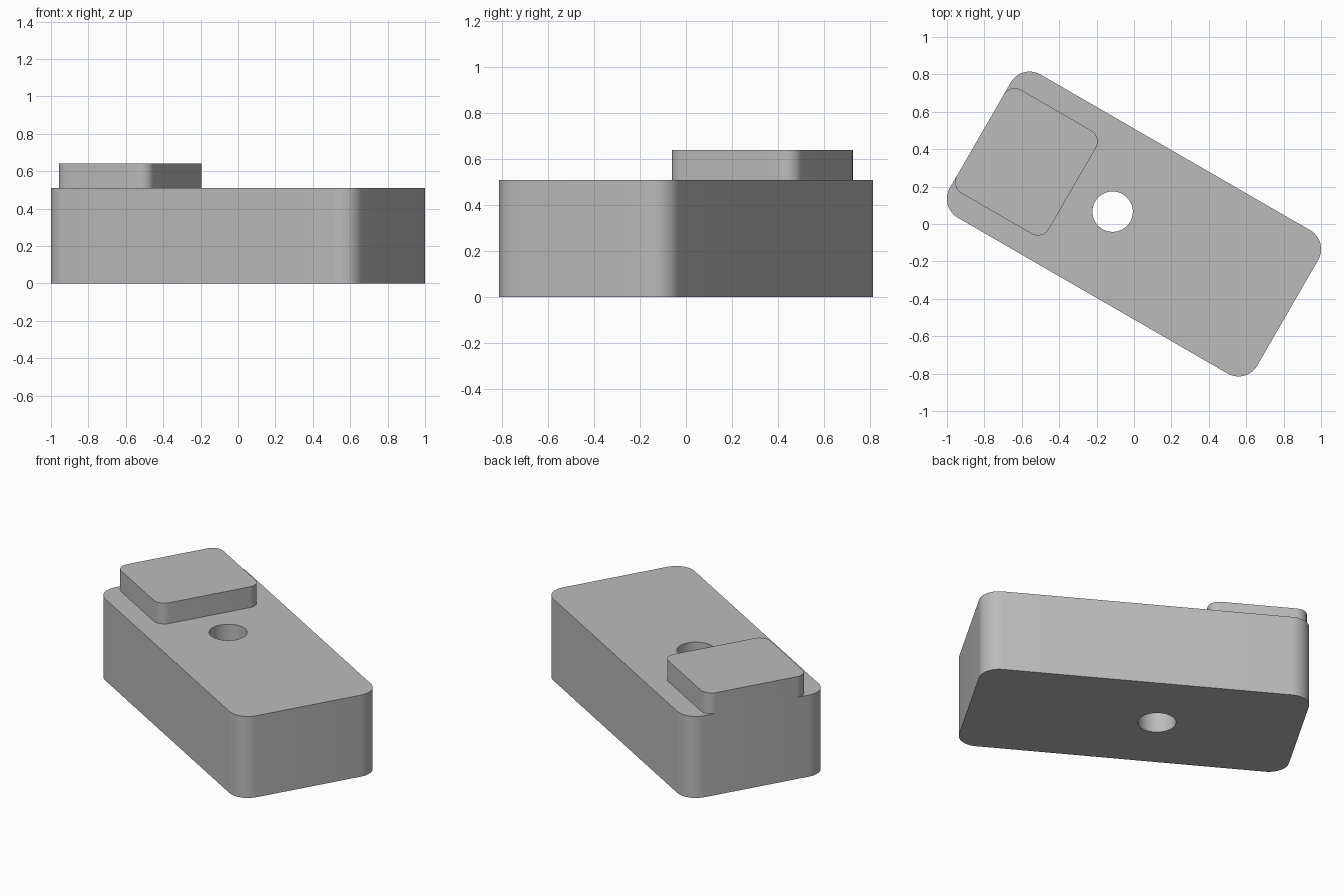
import bpy, bmesh, math
from mathutils import Matrix

if "Cube" in bpy.data.objects:
    bpy.data.objects.remove(bpy.data.objects["Cube"], do_unlink=True)

TURN = Matrix.Rotation(math.radians(-30), 4, 'Z')
BLOCK_TOP, PAD_TOP = 0.51, 0.64

grey = bpy.data.materials.new("plain grey")
grey.use_nodes = True
colour = (0.5, 0.5, 0.5, 1)
grey.diffuse_color = colour
grey.node_tree.nodes["Principled BSDF"].inputs["Base Color"].default_value = colour


def finish(name, bm):
    """Turn the part to its diagonal pose and make it an object."""
    bmesh.ops.transform(bm, matrix=TURN, verts=bm.verts)
    mesh = bpy.data.meshes.new(name)
    bm.to_mesh(mesh)
    bm.free()
    mesh.materials.append(grey)
    obj = bpy.data.objects.new(name, mesh)
    bpy.context.collection.objects.link(obj)
    return obj


def rounded_box(name, x0, x1, half_width, z0, z1, radius):
    """Box with its four upright edges rounded."""
    bm = bmesh.new()
    place = Matrix.Translation(((x0 + x1) / 2, 0, (z0 + z1) / 2))
    size = Matrix.Diagonal((x1 - x0, half_width * 2, z1 - z0, 1))
    bmesh.ops.create_cube(bm, size=1, matrix=place @ size)
    upright = [e for e in bm.edges
               if abs(e.verts[0].co.z - e.verts[1].co.z) > 0.01]
    bmesh.ops.bevel(bm, geom=upright, offset=radius, segments=12,
                    profile=0.5, affect='EDGES')
    return finish(name, bm)


def smooth(obj):
    bpy.ops.object.select_all(action='DESELECT')
    obj.select_set(True)
    bpy.context.view_layer.objects.active = obj
    bpy.ops.object.shade_smooth_by_angle(angle=math.radians(30))


# Main block and the raised pad flush with its end
block = rounded_box("main_block", -0.949, 0.949, 0.442, 0, BLOCK_TOP, 0.116)
pad = rounded_box("raised_pad", -0.949, -0.38, 0.319, BLOCK_TOP, PAD_TOP, 0.068)

# Round hole through the block
bm = bmesh.new()
bmesh.ops.create_cone(bm, cap_ends=True, segments=64, radius1=0.108,
                      radius2=0.108, depth=2,
                      matrix=Matrix.Translation((-0.132, 0, 0.25)))
cutter = finish("hole_cutter", bm)
cutter.hide_render = True

cut = block.modifiers.new("hole", 'BOOLEAN')
cut.operation = 'DIFFERENCE'
cut.solver = 'EXACT'
cut.object = cutter
bpy.context.view_layer.objects.active = block
bpy.ops.object.modifier_apply(modifier=cut.name)
bpy.data.objects.remove(cutter, do_unlink=True)

for part in (block, pad):
    smooth(part)
